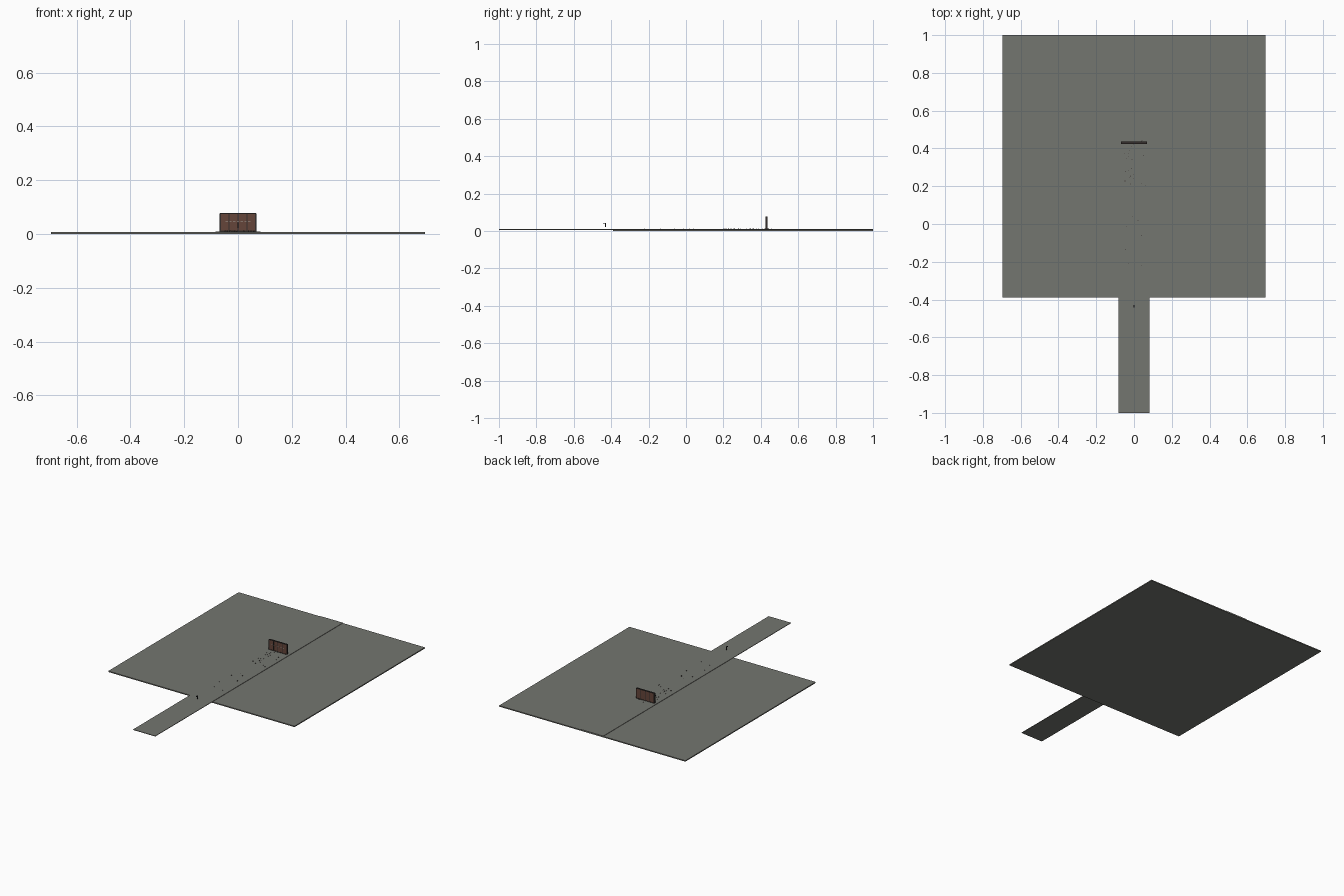
import bpy
import bmesh
import random
from mathutils import Matrix, Vector

if "Cube" in bpy.data.objects:
    bpy.data.objects.remove(bpy.data.objects["Cube"])


def material(name, rgb):
    mat = bpy.data.materials.new(name)
    mat.use_nodes = True
    mat.diffuse_color = (*rgb, 1)
    mat.node_tree.nodes["Principled BSDF"].inputs["Base Color"].default_value = (*rgb, 1)
    return mat


concrete = material("grey concrete", (0.175, 0.18, 0.16))
brown = material("brown panel", (0.13, 0.06, 0.042))
dark = material("dark trim", (0.035, 0.028, 0.026))
pale = material("pale trim", (0.4, 0.38, 0.34))
black = material("gunmetal", (0.02, 0.02, 0.022))


def boxes(name, mat, items):
    """One object from boxes given as (centre, size)."""
    bm = bmesh.new()
    for centre, size in items:
        bmesh.ops.create_cube(
            bm, size=1,
            matrix=Matrix.Translation(centre) @ Matrix.Diagonal((*size, 1)))
    mesh = bpy.data.meshes.new(name)
    bm.to_mesh(mesh)
    bm.free()
    mesh.materials.append(mat)
    obj = bpy.data.objects.new(name, mesh)
    bpy.context.collection.objects.link(obj)
    return obj


# Ground slab and the raised walkway running through it
SLAB, TOP = 0.007, 0.0095
boxes("ground_slab", concrete, [((0, 0.305, SLAB / 2), (1.39, 1.39, SLAB))])
boxes("walkway", concrete, [((0, 0, 0.0077), (0.166, 2, 0.0036))])

# Upright wall: panels, posts, rails and a broken pale band
WALL_Y, WIDTH, HEIGHT = 0.43, 0.132, 0.066
mid = TOP + HEIGHT / 2
boxes("wall_panel", brown, [((0, WALL_Y, mid), (WIDTH, 0.009, HEIGHT))])
boxes("wall_posts", dark, [((i * WIDTH / 4, WALL_Y, mid), (0.004, 0.011, HEIGHT))
                           for i in range(-2, 3)])
boxes("wall_rails", dark, [((0, WALL_Y, z), (WIDTH + 0.003, 0.0115, 0.003))
                           for z in (TOP + 0.0015, TOP + HEIGHT)])
boxes("wall_band", pale, [((x * 0.014, WALL_Y - 0.005, 0.047), (0.009, 0.002, 0.002))
                          for x in range(-3, 4)])

# Small hand tool hovering over the walkway
boxes("hand_tool", black, [
    ((0, -0.436, 0.041), (0.004, 0.014, 0.005)),
    ((0, -0.431, 0.031), (0.004, 0.005, 0.018)),
])

# Loose chips scattered on the walkway, densest before the wall
random.seed(4)
chips = []
for i in range(36):
    y = random.uniform(0.2, 0.46) if i < 24 else random.uniform(-0.25, 0.4)
    size = random.uniform(0.002, 0.004)
    chips.append((Vector((random.uniform(-0.05, 0.065), y, TOP + size / 2)),
                  (size, size, size)))
boxes("loose_chips", dark, chips)
